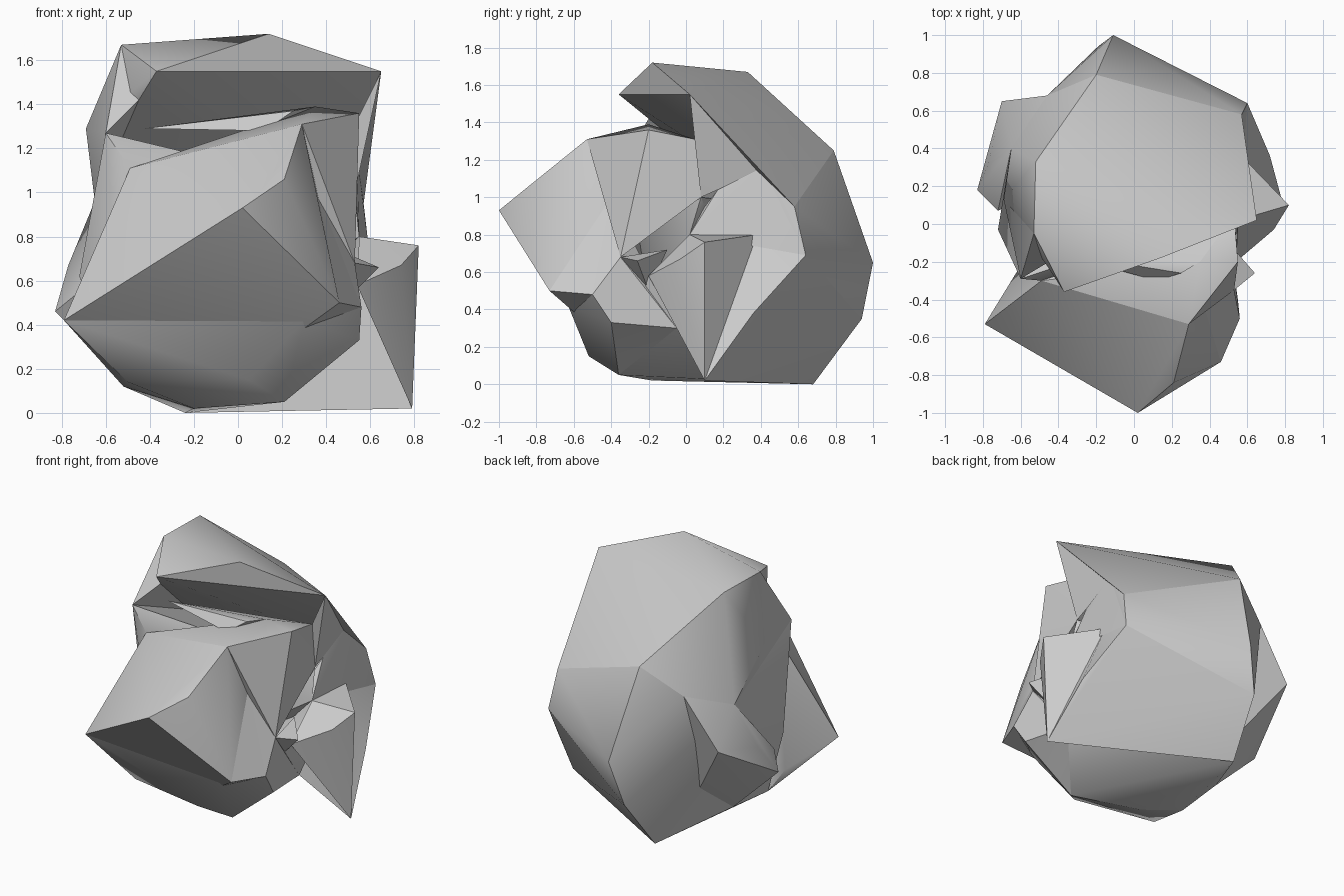
import bpy
import bmesh
from mathutils import Vector

default_cube = bpy.data.objects.get("Cube")
if default_cube:
    bpy.data.objects.remove(default_cube, do_unlink=True)

# One plain stone colour
stone = bpy.data.materials.new("stone_grey")
stone.use_nodes = True
grey = (0.6, 0.6, 0.6, 1)
stone.diffuse_color = grey
stone.node_tree.nodes["Principled BSDF"].inputs["Base Color"].default_value = grey

# Corners of the overhanging hood
hood = dict(
    hood_peak=(.14, -.18, 1.72),
    hood_lip_left=(-.37, -.36, 1.55),
    hood_lip_right=(.65, .02, 1.55),
    hood_crown=(-.52, .33, 1.67),
    hood_temple=(-.53, -.05, 1.67),
    hood_notch=(-.45, -.2, 1.42),
    hood_ear=(-.69, .13, 1.29),
    hood_neck=(-.65, .4, .96),
)

# Corners of the back and underside
back = dict(
    back_ridge=(-.2, .79, 1.25),
    back_point=(-.11, 1, .65),
    back_heel=(-.19, .94, .35),
    back_foot=(-.24, .68, 0),
    back_hip=(.57, .58, .95),
    back_cheek=(.6, .64, .69),
    back_shoulder=(.54, .41, 1.16),
    left_shoulder=(-.46, .68, 1.07),
    left_base=(-.5, .2, .14),
    middle_base=(-.22, .33, .04),
    inner_wall=(.5, .1, .95),
)

# Corners of the left elbow, the fin and the splinter
side = dict(
    hood_jaw=(-.6, -.29, 1.27),
    left_elbow=(-.7, .65, .74),
    left_bump=(-.77, .32, .67),
    left_tip=(-.83, .18, .46),
    left_fold=(-.72, .07, .55),
    fin_foot=(.79, .1, .02),
    fin_top=(.82, .1, .76),
    fin_front=(.74, -.03, .67),
    fin_root=(.55, .02, .8),
    fin_rear=(.55, .38, .8),
    fin_fold=(.72, .36, .38),
    fin_inner=(.54, -.2, .58),
    armpit=(.53, .17, 1.04),
    splinter_tip=(.64, -.26, .66),
    splinter_root=(.5, -.1, .72),
    splinter_base=(.48, -.2, .5),
)

# Corners of the bulky front
front = dict(
    nose=(.02, -1, .93),
    left_corner=(-.79, -.53, .42),
    right_corner=(.46, -.73, .5),
    brow=(.21, -.84, 1.06),
    brow_top=(.29, -.53, 1.31),
    temple=(.36, -.4, 1),
    left_brow=(-.49, -.3, 1.11),
    left_wall=(-.72, -.03, .62),
    right_chin=(.56, -.5, .48),
    right_jaw=(.55, -.4, .33),
    jaw_front=(.3, -.63, .42),
    chin=(.05, -.52, .15),
    left_chin=(-.5, -.4, .14),
    base_front=(.21, -.36, .05),
    base_back=(-.2, -.18, .02),
    base_left=(-.52, -.15, .12),
    base_side=(-.6, -.22, .26),
    base_right=(.5, -.05, .3),
    shelf_corner=(.55, -.2, 1.36),
    shelf_crest=(.35, -.2, 1.39),
    shelf_end=(.53, .05, 1.31),
    shelf_foot=(.53, .08, 1),
    recess=(.53, -.35, .68),
    flap_tip=(-.43, -.15, 1.29),
    flap_edge=(.12, -.3, 1.28),
    flap_top=(.25, -.26, 1.37),
)
corners = {**hood, **back, **side, **front}


def chunk(name, names):
    """Wrap the named corners in a faceted block."""
    bm = bmesh.new()
    for key in names.split():
        bm.verts.new(Vector(corners[key]))
    bmesh.ops.convex_hull(bm, input=bm.verts[:])
    loose = [v for v in bm.verts if not v.link_faces]
    bmesh.ops.delete(bm, geom=loose, context="VERTS")
    bmesh.ops.recalc_face_normals(bm, faces=bm.faces[:])
    mesh = bpy.data.meshes.new(name)
    bm.to_mesh(mesh)
    bm.free()
    mesh.materials.append(stone)
    obj = bpy.data.objects.new(name, mesh)
    bpy.context.collection.objects.link(obj)
    bpy.ops.object.select_all(action="DESELECT")
    obj.select_set(True)
    bpy.context.view_layer.objects.active = obj
    bpy.ops.object.shade_smooth_by_angle(angle=0.6)


# Upper hood leaning over the front, with a folded left cheek
chunk("hood_block", " ".join(hood) +
      " back_ridge back_hip back_shoulder left_shoulder")
chunk("hood_cheek", "hood_jaw hood_notch hood_temple hood_ear hood_neck")

# Rear body below the hood
chunk("back_block", " ".join(back) + " hood_neck")

# Elbow standing out on the left
chunk("left_elbow_block", "left_elbow left_bump left_tip left_fold "
      "left_shoulder left_base hood_neck middle_base")

# Pointed fin running down to the ground
chunk("side_fin", "fin_foot fin_top fin_front fin_root fin_rear fin_inner")

# Sloping flank from the fin to the back
chunk("right_flank", "fin_foot fin_fold fin_rear back_cheek back_point "
      "back_heel back_foot")

# Hip and web joining the fin to the hood
chunk("right_hip", "back_shoulder back_hip back_cheek fin_rear fin_root "
      "armpit inner_wall")
chunk("hood_web", "hood_lip_right back_shoulder armpit shelf_end shelf_foot")

# Small splinter beside the fin
chunk("side_splinter", "splinter_tip splinter_root splinter_base recess")

# Large nose block
chunk("nose_block", "nose left_corner right_corner brow brow_top temple "
      "left_brow base_left base_side base_back")

# Jaw under the nose, with its right cheek
chunk("jaw_block", "left_corner jaw_front right_chin right_jaw temple "
      "recess chin left_chin base_front base_back base_left base_side "
      "base_right")
chunk("right_cheek", "right_corner right_chin temple jaw_front base_back")

# Shelf behind the brow
chunk("shelf_block", "left_brow brow_top temple shelf_corner shelf_crest "
      "shelf_end shelf_foot recess")

# Thin flap under the hood
chunk("shelf_flap", "flap_tip flap_edge flap_top shelf_crest shelf_end")

# Core and underside joining the blocks
chunk("core_block", "hood_jaw hood_neck left_brow left_wall inner_wall "
      "middle_base left_base base_left fin_root shelf_foot")
chunk("under_block", "base_front base_back base_left base_right left_base "
      "middle_base back_foot fin_rear fin_inner")
